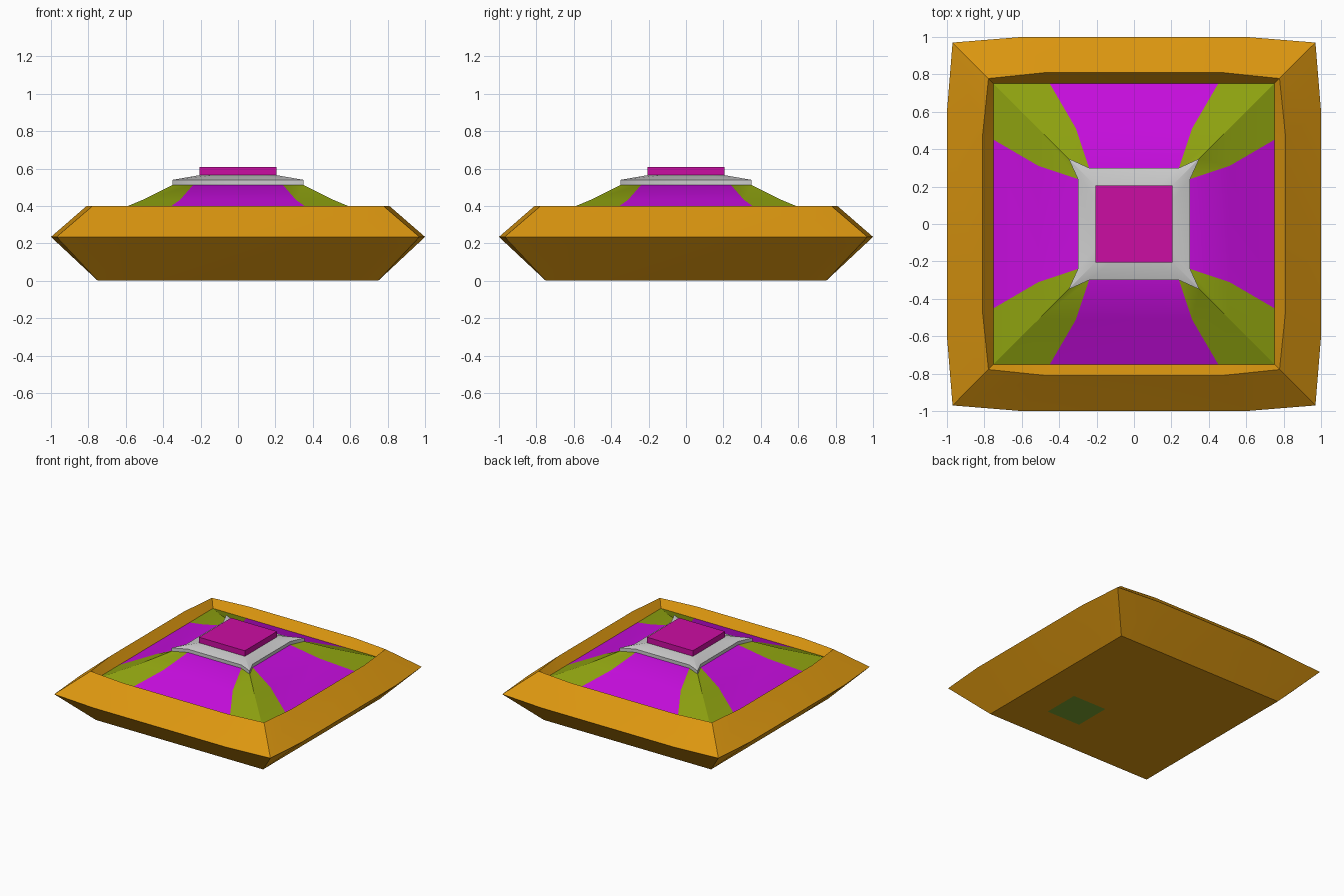
import bpy, bmesh, math

if "Cube" in bpy.data.objects:
    bpy.data.objects.remove(bpy.data.objects["Cube"])


def material(name, rgb):
    m = bpy.data.materials.new(name)
    m.diffuse_color = (*rgb, 1)
    m.use_nodes = True
    m.node_tree.nodes["Principled BSDF"].inputs["Base Color"].default_value = m.diffuse_color
    return m


orange = material("orange", (0.72, 0.31, 0.005))
olive = material("olive", (0.27, 0.36, 0.005))
purple = material("purple", (0.56, 0.004, 0.72))
pink = material("pink", (0.6, 0.004, 0.36))
dark_green = material("dark_green", (0.2, 0.36, 0.03))


def ring(bm, corner, side, half, z):
    """Twelve points: each corner plus the two ends of each straight side."""
    pts = []
    for k in range(4):
        c, s = round(math.cos(k * math.pi / 2)), round(math.sin(k * math.pi / 2))
        for x, y in ((side, -half), (side, half), (corner, corner)):
            pts.append(bm.verts.new((x * c - y * s, x * s + y * c, z)))
    return pts


def loft(name, rings, mats=(), bottom=True, top=True, panels=False):
    bm = bmesh.new()
    loops = [ring(bm, *r) for r in rings]
    for a, b in zip(loops, loops[1:]):
        for i in range(12):
            j = (i + 1) % 12
            f = bm.faces.new((a[i], a[j], b[j], b[i]))
            f.material_index = int(panels and i % 3 == 0)
    if bottom:
        bm.faces.new(loops[0][::-1])
    if top:
        bm.faces.new(loops[-1])
    mesh = bpy.data.meshes.new(name)
    bm.to_mesh(mesh)
    bm.free()
    ob = bpy.data.objects.new(name, mesh)
    bpy.context.collection.objects.link(ob)
    for m in mats:
        mesh.materials.append(m)
    bpy.ops.object.select_all(action='DESELECT')
    ob.select_set(True)
    bpy.context.view_layer.objects.active = ob
    bpy.ops.object.shade_smooth_by_angle(angle=math.radians(25))
    return ob


# Outer tray with sharp rim and shallow inner wall
loft("tray", [(0.75, 0.75, 0.45, 0.001), (0.97, 1.0, 0.6, 0.235),
              (0.778, 0.81, 0.47, 0.4), (0.75, 0.75, 0.45, 0.333)], [orange], top=False)

# Sloped roof: olive corners, purple side panels
loft("sloped_roof", [(0.75, 0.75, 0.45, 0.333), (0.51, 0.51, 0.31, 0.433),
                     (0.35, 0.30, 0.24, 0.513)], [olive, purple], bottom=False, panels=True)

# Grey collar with pointed corners
loft("collar", [(0.35, 0.30, 0.24, 0.513), (0.35, 0.30, 0.24, 0.54),
                (0.206, 0.206, 0.13, 0.565)])

# Square cap on top
bpy.ops.mesh.primitive_cube_add(size=1, location=(0, 0, 0.5875))
cap = bpy.context.object
cap.name = "top_cap"
cap.scale = (0.412, 0.412, 0.045)
cap.data.materials.append(pink)

# Small hatch flush with the underside
bpy.ops.mesh.primitive_plane_add(size=0.3, location=(0.3, -0.3, 0), rotation=(math.pi, 0, 0))
hatch = bpy.context.object
hatch.name = "underside_hatch"
hatch.data.materials.append(dark_green)
